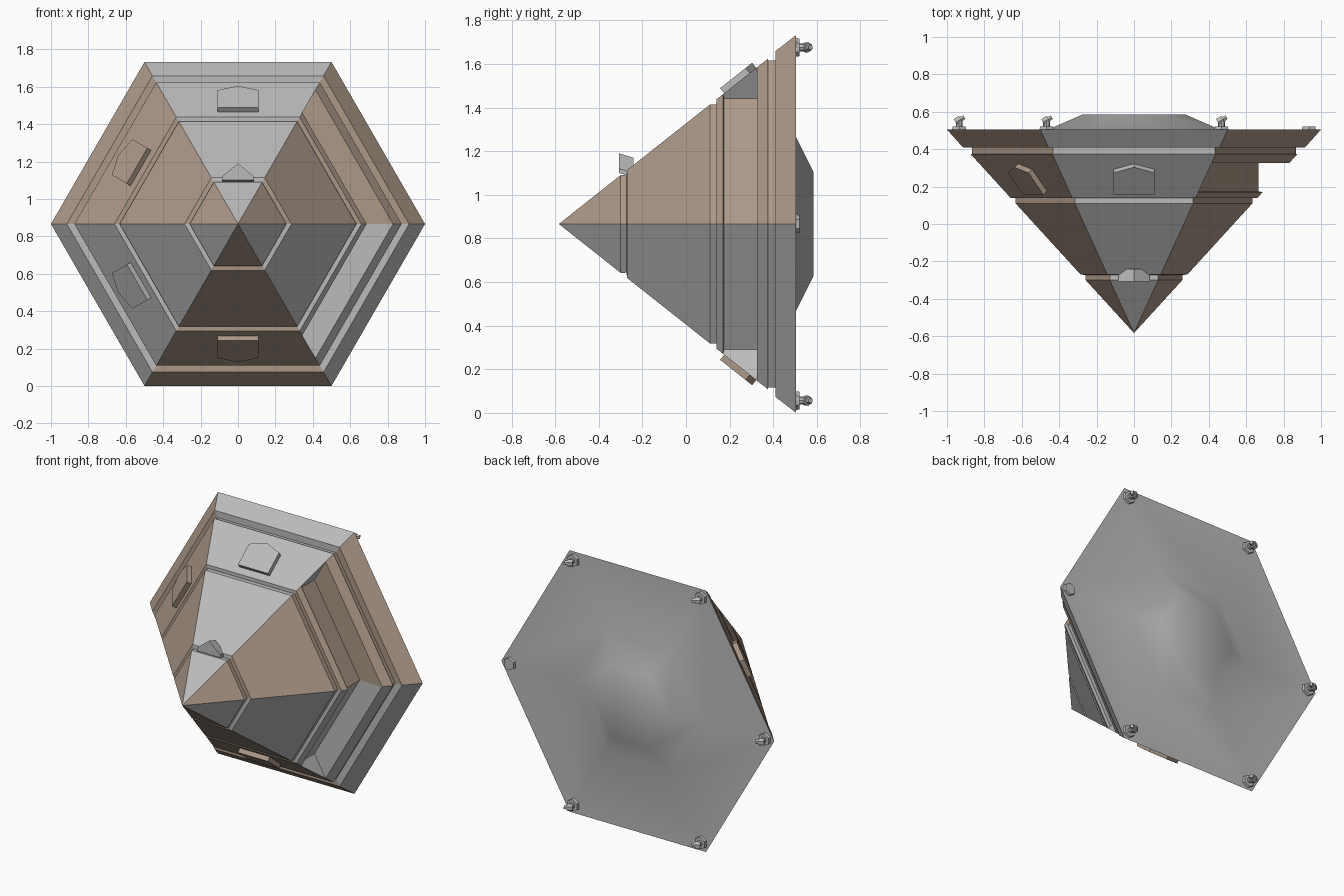
import bpy, bmesh, math
from mathutils import Matrix, Vector

if "Cube" in bpy.data.objects:
    bpy.data.objects.remove(bpy.data.objects["Cube"])

MID = 0.866            # height of the pyramid axis
APEX, K = -0.583, 0.913  # tip position and corner radius gained per unit of depth


def material(name, rgb):
    m = bpy.data.materials.new(name)
    m.diffuse_color = (*rgb, 1)
    m.use_nodes = True
    m.node_tree.nodes["Principled BSDF"].inputs["Base Color"].default_value = m.diffuse_color
    return m


GREY = material("light_grey", (0.50, 0.50, 0.50))
TAN = material("warm_tan", (0.41, 0.315, 0.245))


def finish(name, bm, mats, angle=35):
    me = bpy.data.meshes.new(name)
    bm.to_mesh(me)
    bm.free()
    for m in mats:
        me.materials.append(m)
    ob = bpy.data.objects.new(name, me)
    bpy.context.collection.objects.link(ob)
    bpy.ops.object.select_all(action='DESELECT')
    ob.select_set(True)
    bpy.context.view_layer.objects.active = ob
    bpy.ops.object.shade_smooth_by_angle(angle=math.radians(angle))
    return ob


def on_ray(deg, r, y):
    t = math.radians(deg)
    return Vector((r * math.cos(t), y, MID + r * math.sin(t)))


def cone(y):
    return (K * (y - APEX), y)


def prism(name, front, back, mat):
    """Solid between two matching outlines."""
    bm = bmesh.new()
    a = [bm.verts.new(p) for p in front]
    b = [bm.verts.new(p) for p in back]
    bm.faces.new(a)
    bm.faces.new(b[::-1])
    for i in range(len(a)):
        j = (i + 1) % len(a)
        bm.faces.new((a[j], a[i], b[i], b[j]))
    bmesh.ops.recalc_face_normals(bm, faces=bm.faces)
    return finish(name, bm, [mat], 20)


# Hull: (corner radius, depth) profiles from tip to flange to domed back
nose = [(0, APEX), cone(-0.30), (0.258, -0.273), cone(-0.27),
        cone(0.11), (0.633, 0.14), cone(0.14)]
recess = [cone(0.17), (0.665, 0.175), (0.665, 0.325), cone(0.325)]
rim = [cone(0.375), (0.865, 0.375), (0.865, 0.41), (0.915, 0.41), (1.0, 0.505)]
rear = [(0.46, 0.505), (0.275, 0.585), (0, 0.585)]

bm = bmesh.new()
for k in range(6):
    prof = nose + (recess if k in (0, 5) else []) + rim + rear
    a = [bm.verts.new(on_ray(60 * k, *p)) for p in prof]
    b = [bm.verts.new(on_ray(60 * k + 60, *p)) for p in prof]
    for j in range(len(prof) - 1):
        f = bm.faces.new((a[j], a[j + 1], b[j + 1], b[j]))
        is_rear = j >= len(prof) - 1 - len(rear)
        f.material_index = 1 if k % 2 == 0 and not is_rear else 0
# End walls of the recessed side
for deg, pts in ((60, recess), (300, recess[::-1])):
    bm.faces.new([bm.verts.new(on_ray(deg, *p)) for p in pts])
bmesh.ops.remove_doubles(bm, verts=bm.verts, dist=0.0005)
finish("hull", bm, [GREY, TAN])

# Five-sided hatches on the four complete sides
slope = K * math.cos(math.pi / 6)
outline = [(-0.11, 0.175), (0.11, 0.175), (0.11, 0.292), (0, 0.322), (-0.11, 0.292)]
for k in (1, 2, 3, 4):
    t = math.radians(60 * k + 30)
    radial = Vector((math.cos(t), 0, math.sin(t)))
    side = Vector((-math.sin(t), 0, math.cos(t)))
    normal = (radial - Vector((0, slope, 0))).normalized()
    base = [Vector((0, y, MID)) + radial * slope * (y - APEX) + side * s
            for s, y in outline]
    prism(f"hatch_{k}", [p + normal * 0.03 for p in base],
          [p - normal * 0.01 for p in base], TAN if k % 2 == 0 else GREY)

# Small gabled window near the tip
gable = [(-0.085, 1.10), (0.085, 1.10), (0.085, 1.12), (0, 1.19), (-0.085, 1.12)]
prism("nose_window", [(x, -0.307, z) for x, z in gable],
      [(x * 0.95, -0.24, z - 0.02) for x, z in gable], GREY)

# Bolts at the back corners; one corner has only its washer
to_back = Matrix.Rotation(math.radians(-90), 4, 'X')
for k in range(6):
    bm = bmesh.new()
    at = Matrix.Translation(on_ray(60 * k, 0.935, 0.505)) @ to_back

    def barrel(r1, r2, low, high, tilt=Matrix(), n=6):
        bmesh.ops.create_cone(bm, cap_ends=True, segments=n, radius1=r1, radius2=r2,
                              depth=high - low,
                              matrix=at @ tilt @ Matrix.Translation((0, 0, (low + high) / 2)))

    barrel(0.043, 0.040, 0, 0.016)
    if k:
        barrel(0.018, 0.018, 0.014, 0.045, n=8)
        lean = (Matrix.Translation((0, 0, 0.05))
                @ Matrix.Rotation(math.radians(60), 4, 'Y'))
        barrel(0.022, 0.024, -0.022, 0.010, lean)
        barrel(0.016, 0.012, 0.010, 0.032, lean)
    finish(f"corner_bolt_{k}", bm, [GREY])
